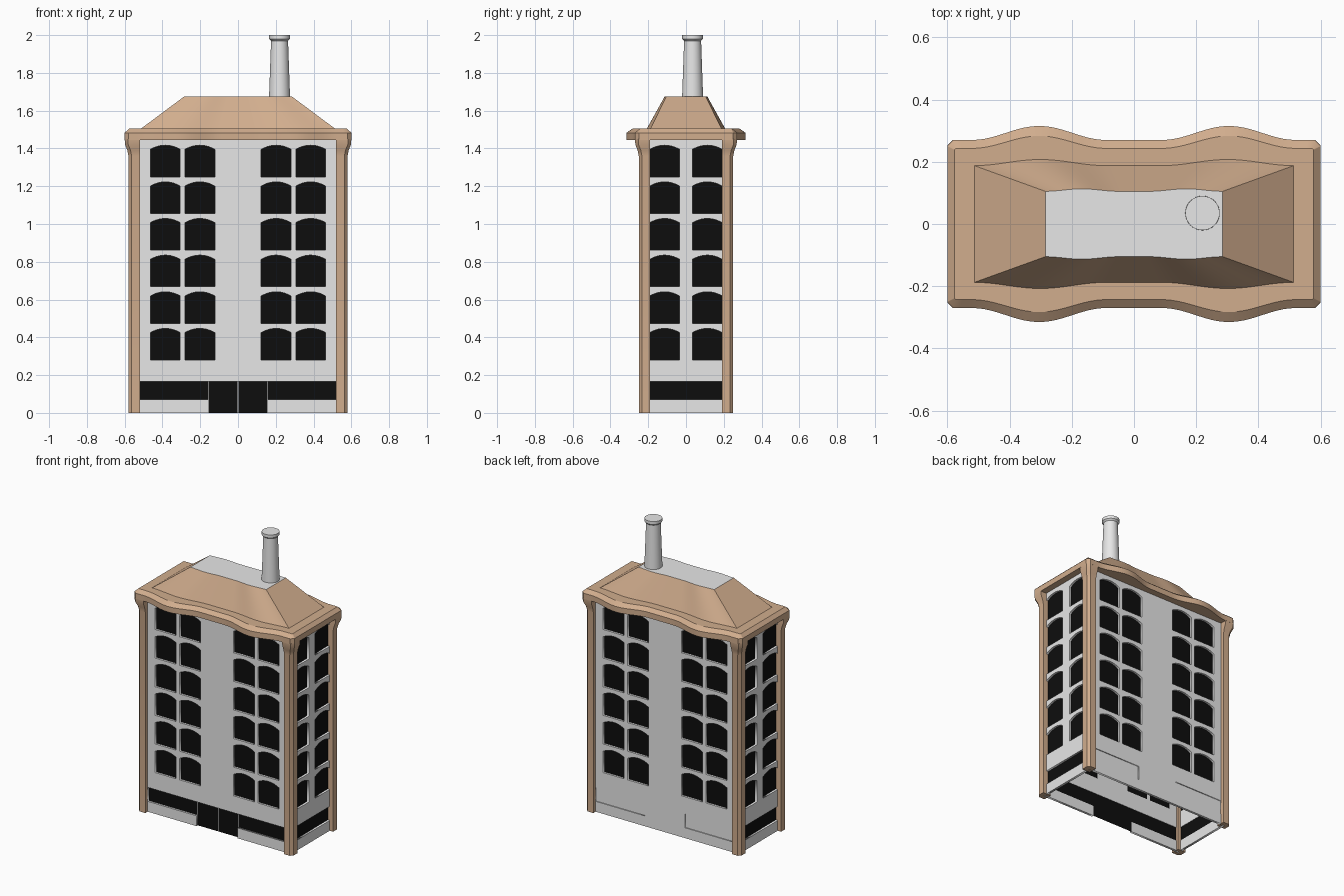
import bpy, bmesh, math
from mathutils import Matrix, Vector

if "Cube" in bpy.data.objects:
    bpy.data.objects.remove(bpy.data.objects["Cube"], do_unlink=True)


def material(name, rgb):
    m = bpy.data.materials.new(name)
    m.use_nodes = True
    m.diffuse_color = (*rgb, 1)
    m.node_tree.nodes["Principled BSDF"].inputs["Base Color"].default_value = (*rgb, 1)
    return m


STONE = material("pale grey", (0.8, 0.8, 0.8))
TAN = material("tan", (0.64, 0.42, 0.27))
BLACK = material("black glass", (0.004, 0.004, 0.004))
WALL_TOP = 1.445
THICK = 0.016


def make(name, bm, *mats, smooth=False):
    me = bpy.data.meshes.new(name)
    bmesh.ops.recalc_face_normals(bm, faces=bm.faces)
    bm.to_mesh(me)
    bm.free()
    ob = bpy.data.objects.new(name, me)
    bpy.context.collection.objects.link(ob)
    for m in mats:
        me.materials.append(m)
    if smooth:
        activate(ob)
        bpy.ops.object.shade_smooth_by_angle(angle=math.radians(30))
    return ob


def activate(ob):
    bpy.ops.object.select_all(action='DESELECT')
    ob.select_set(True)
    bpy.context.view_layer.objects.active = ob


def loft(loops):
    """Skin closed loops of equal length and cap both ends."""
    bm = bmesh.new()
    rings = [[bm.verts.new(p) for p in loop] for loop in loops]
    n = len(rings[0])
    for a, b in zip(rings, rings[1:]):
        for i in range(n):
            j = (i + 1) % n
            bm.faces.new((a[i], a[j], b[j], b[i]))
    bm.faces.new(rings[0])
    bm.faces.new(rings[-1])
    return bm


def wavy_loop(hx, hy, bulge, z, chamfer=0, scale=1, n=56):
    """Rectangle whose long sides swell twice, with optional cut corners."""
    side = []
    for i in range(n + 1):
        x = (hx - chamfer) * (2 * i / n - 1)
        d = min(1, abs(abs(x) - 0.305 * scale) / (0.215 * scale))
        side.append((x, -hy - bulge * math.cos(d * math.pi / 2) ** 2))
    if chamfer:
        side = [(-hx, chamfer - hy)] + side + [(hx, chamfer - hy)]
    return [(x, y, z) for x, y in side] + [(-x, -y, z) for x, y in side]


# --- Wall panels, drawn flat with openings and stood upright ---
def rect(x0, x1, z0, z1):
    return [(x0, z0), (x1, z0), (x1, z1), (x0, z1)]


def window(cx, z0, half=0.079):
    steps = [1 - i / 5 for i in range(11)]
    arch = [(cx + half * u, z0 + 0.145 + 0.022 * (1 - u * u)) for u in steps]
    return [(cx - half, z0), (cx + half, z0)] + arch


def windows(centres):
    return [window(s * c, 0.28 + 0.194 * row)
            for c in centres for s in (-1, 1) for row in range(6)]


def placement(angle, dist):
    return (Matrix.Rotation(angle, 4, 'Z') @ Matrix.Translation((0, -dist, 0))
            @ Matrix.Rotation(math.pi / 2, 4, 'X'))


def panel(name, outline, holes, angle, dist):
    cu = bpy.data.curves.new(name, 'CURVE')
    cu.dimensions = '2D'
    cu.fill_mode = 'BOTH'
    cu.extrude = THICK / 2
    for pts in [outline] + holes:
        sp = cu.splines.new('POLY')
        sp.points.add(len(pts) - 1)
        for p, (x, z) in zip(sp.points, pts):
            p.co = (x, z, 0, 1)
        sp.use_cyclic_u = True
    cu.materials.append(STONE)
    ob = bpy.data.objects.new(name, cu)
    bpy.context.collection.objects.link(ob)
    ob.matrix_world = placement(angle, dist - THICK / 2)
    activate(ob)
    bpy.ops.object.convert(target='MESH')


def panes(name, shapes, angle, dist, mat):
    bm = bmesh.new()
    for pts in shapes:
        bm.faces.new([bm.verts.new((x, z, 0)) for x, z in pts])
    bm.transform(placement(angle, dist))
    make(name, bm, mat)


FRONT, SIDE = 0.225, 0.555
long_windows = windows((0.202, 0.385))
side_windows = windows((0.113,))

# Front wall with shop window band and central doorway
band = [(-0.155, 0), (-0.155, 0.07), (-0.52, 0.07), (-0.52, 0.165)]
band += [(-x, z) for x, z in reversed(band)]
outline = [(-0.55, 0)] + band + [(0.55, 0), (0.55, WALL_TOP), (-0.55, WALL_TOP)]
panel("front_wall", outline, long_windows, 0, FRONT)
panes("front_glass", long_windows + [band], 0, FRONT - 0.014, BLACK)
for i, x in enumerate((-0.155, 0, 0.155)):
    panes(f"door_mullion_{i}", [rect(x - 0.002, x + 0.002, 0, 0.165)], 0, FRONT - 0.011, STONE)

# Back wall with two blank recessed panels
blanks = [rect(-0.52, -0.15, 0.07, 0.165), rect(0.15, 0.52, 0.07, 0.165)]
panel("back_wall", rect(-0.55, 0.55, 0, WALL_TOP), long_windows + blanks, math.pi, FRONT)
panes("back_glass", long_windows, math.pi, FRONT - 0.014, BLACK)
panes("back_blank_panels", blanks, math.pi, FRONT - 0.006, STONE)

# Side walls with a low window band
side_holes = side_windows + [rect(-0.195, 0.195, 0.07, 0.165)]
for name, angle in (("left", math.pi / 2), ("right", -math.pi / 2)):
    panel(name + "_wall", rect(-0.22, 0.22, 0, WALL_TOP), side_holes, angle, SIDE)
    panes(name + "_glass", side_holes, angle, SIDE - 0.014, BLACK)

# --- Corner posts flaring out under the cornice ---
for sx, side in ((-1, "right"), (1, "left")):
    for sy, end in ((-1, "front"), (1, "back")):
        loops = []
        for z, flare in ((0, 0), (1.36, 0), (1.39, 0.006), (1.42, 0.018), (1.45, 0.02)):
            x, y, c = 0.58 + flare, 0.25 + flare, 0.017
            pts = [(0.52, 0.19), (x, 0.19), (x, y - c), (x - c, y), (0.52, y)]
            loops.append([(sx * px, sy * py, z) for px, py in pts])
        make(f"{end}_{side}_post", loft(loops), TAN, smooth=True)

# --- Wavy cornice and hipped roof with a flat grey top ---
cornice = [wavy_loop(0.6, 0.27, 0.045, WALL_TOP, 0.02),
           wavy_loop(0.6, 0.27, 0.045, 1.483, 0.02),
           wavy_loop(0.577, 0.243, 0.04, 1.505, 0.004)]
make("cornice", loft(cornice), TAN, smooth=True)

roof = make("roof", loft([wavy_loop(0.52, 0.19, 0.02, 1.5),
                          wavy_loop(0.285, 0.105, 0.008, 1.675, scale=0.55)]),
            TAN, STONE, smooth=True)
for f in roof.data.polygons:
    if f.normal.z > 0.99:
        f.material_index = 1

# --- Chimney ---
rings = [(0.056, 1.66), (0.045, 1.97), (0.055, 1.98), (0.055, 2.0)]
chimney = [[(0.22 + r * math.cos(a * math.pi / 16), 0.035 + r * math.sin(a * math.pi / 16), z)
            for a in range(32)] for r, z in rings]
make("chimney", loft(chimney), STONE, smooth=True)
